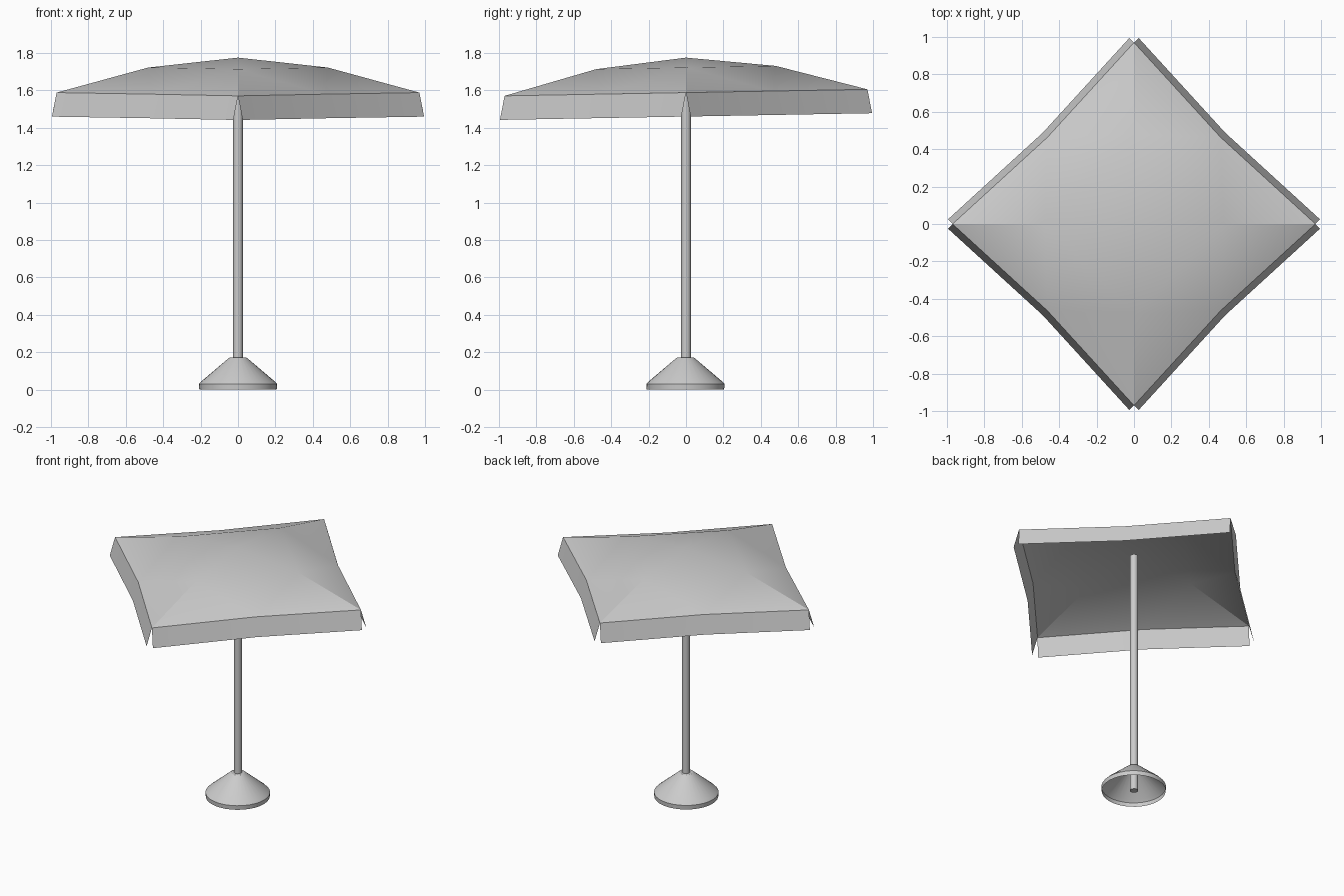
import bpy, bmesh, math
from mathutils import Vector

if "Cube" in bpy.data.objects:
    bpy.data.objects.remove(bpy.data.objects["Cube"])

TILT = 0.018  # canopy rises slightly towards the back


def finish(bm, name, angle):
    me = bpy.data.meshes.new(name)
    bm.to_mesh(me)
    bm.free()
    ob = bpy.data.objects.new(name, me)
    bpy.context.collection.objects.link(ob)
    bpy.ops.object.select_all(action='DESELECT')
    ob.select_set(True)
    bpy.context.view_layer.objects.active = ob
    bpy.ops.object.shade_smooth_by_angle(angle=math.radians(angle))
    return ob


def lathe(name, profile, sides, y=0.0, cap=False):
    bm = bmesh.new()
    rings = []
    for r, z in profile:
        rings.append([bm.verts.new((r * math.cos(math.tau * i / sides),
                                    y + r * math.sin(math.tau * i / sides), z))
                      for i in range(sides)])
    for a, b in zip(rings, rings[1:]):
        for i in range(sides):
            j = (i + 1) % sides
            bm.faces.new((a[i], a[j], b[j], b[i]))
    if cap:
        bm.faces.new(rings[0][::-1])
        bm.faces.new(rings[-1])
    return finish(bm, name, 30)


def polar(r, quarter, z):
    a = quarter * math.pi / 2
    x, y = r * math.cos(a), r * math.sin(a)
    return Vector((x, y, z + TILT * y))


# canopy: four panels, each split at the ridge and hem midpoints
bm = bmesh.new()
apex = bm.verts.new((0, 0, 1.775))
ridge = [bm.verts.new(polar(0.48, q, 1.722)) for q in range(4)]
corner = [bm.verts.new(polar(0.97, q, 1.588)) for q in range(4)]
hem = [bm.verts.new(polar(0.655, q + 0.5, 1.588)) for q in range(4)]
for q in range(4):
    n = (q + 1) % 4
    bm.faces.new((apex, ridge[q], ridge[n]))
    bm.faces.new((ridge[q], corner[q], hem[q]))
    bm.faces.new((ridge[q], hem[q], ridge[n]))
    bm.faces.new((ridge[n], hem[q], corner[n]))
finish(bm, "canopy", 17)

# valance: one flared strip per side, open at the corners
bm = bmesh.new()
for q in range(4):
    out = polar(0.035, q + 0.5, -0.128)
    tops = [polar(0.97, q, 1.588), polar(0.655, q + 0.5, 1.588),
            polar(0.97, q + 1, 1.588)]
    t = [bm.verts.new(p) for p in tops]
    b = [bm.verts.new(p + out) for p in tops]
    for i in range(2):
        bm.faces.new((t[i], b[i], b[i + 1], t[i + 1]))
finish(bm, "valance", 30)

# pole
lathe("pole", [(0.026, 0.0), (0.026, 1.75)], 16, cap=True)

# hollow weighted base
lathe("base", [(0.207, 0.0), (0.209, 0.03), (0.195, 0.045),
               (0.05, 0.168), (0.044, 0.172), (0.024, 0.172)], 32, y=-0.003)
